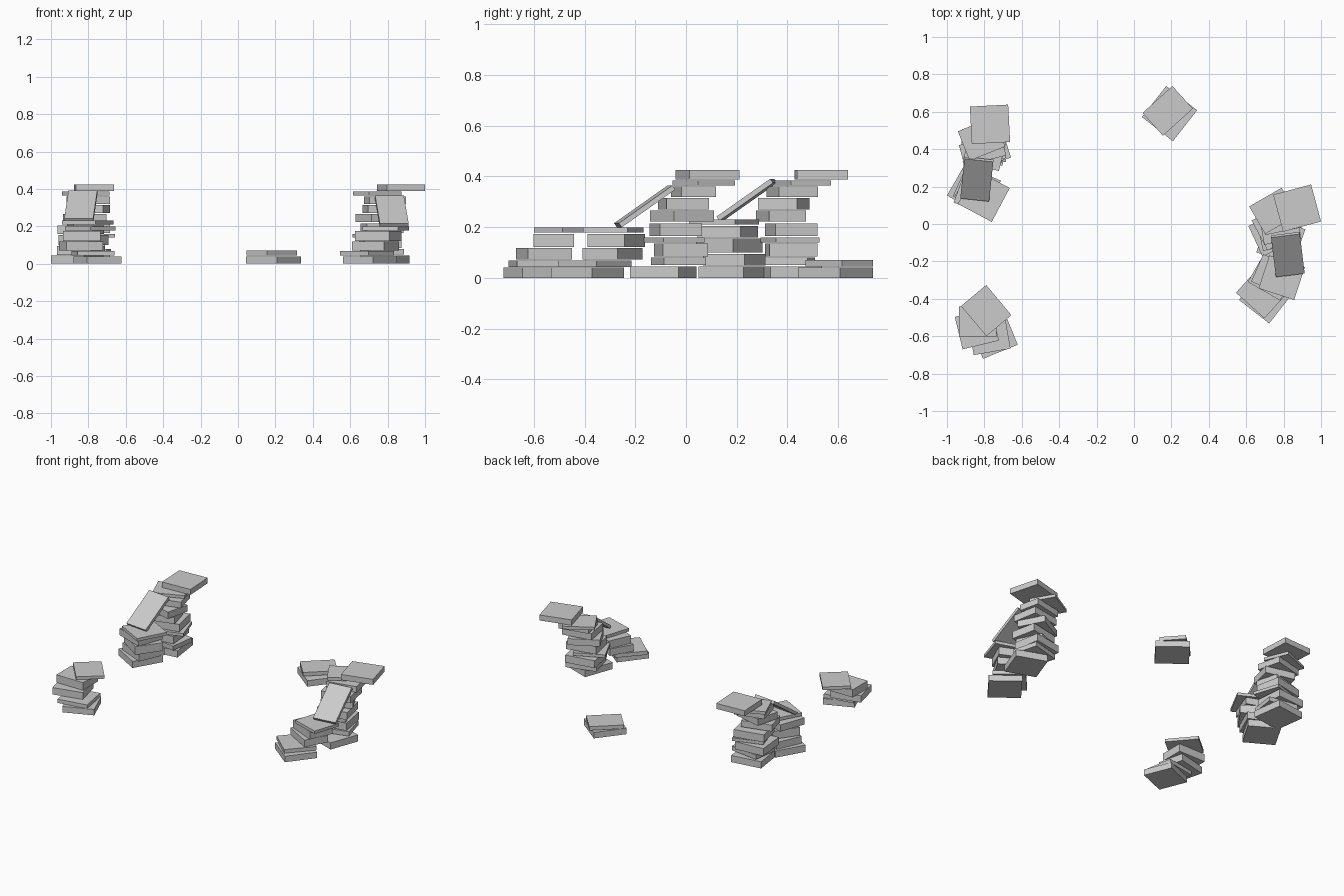
import bpy
from math import radians


def slab(name, x, y, z0, z1, ang, w=0.205, d=0.205, tilt=0):
    """Flat block between heights z0 and z1 (before tilting), turned by ang."""
    bpy.ops.mesh.primitive_cube_add(size=1, location=(x, y, (z0 + z1) / 2),
                                    rotation=(radians(tilt), 0, radians(ang)))
    ob = bpy.context.object
    ob.name = name
    ob.scale = (w, d, z1 - z0)
    bpy.ops.object.transform_apply(location=False, rotation=False, scale=True)


def stack(name, levels, rows):
    """Pile of slabs; each row is x, y, angle and optional width, depth."""
    for i, ((z0, z1), row) in enumerate(zip(levels, rows)):
        slab(f"{name}_slab_{i + 1}", row[0], row[1], z0, z1, *row[2:])


LOW = [(0, .04), (.043, .068), (.072, .118), (.122, .174), (.178, .198)]
MID = [(0, .045), (.048, .095), (.1, .155), (.16, .205), (.21, .23)]
TALL = [(0, .045), (.05, .08), (.085, .135), (.14, .16), (.165, .215),
        (.222, .265), (.27, .315), (.32, .36), (.365, .385), (.388, .425)]

# Small back pile
stack("back_pile", [(0, .04), (.045, .07)], [
    (.19, .59, -38, .21, .21), (.18, .605, 42, .215, .163)])

# Twisted pile at front left
stack("front_left_pile", LOW, [
    (-.75, -.595, 22, .2, .19), (-.775, -.59, 10, .2, .19),
    (-.84, -.56, 13.5, .2, .178), (-.835, -.522, 0, .2, .16),
    (-.79, -.463, 40, .175, .21)])

# Left ruin: low front pile, tall back pile, leaning slab
stack("left_low_pile", MID, [
    (-.86, .19, -30), (-.84, .19, -24, .2, .18), (-.825, .17, -35, .2, .18),
    (-.84, .165, -20, .2, .18), (-.803, .15, -28)])
stack("left_tall_pile", TALL, [
    (-.80, .42, 8), (-.79, .41, -8, .2, .17), (-.82, .415, 5, .2, .19),
    (-.78, .41, 18, .2, .18), (-.80, .415, 12, .2, .17),
    (-.82, .375, 15, .2, .15), (-.80, .385, -14, .2, .16),
    (-.80, .42, 14, .2, .16), (-.815, .455, 22, .205, .17),
    (-.77, .533, 3, .205, .2)])
slab("left_leaning_slab", -.84, .24, .298, .318, -6, .155, .26, 35)

# Right ruin: low front pile, tall back pile, leaning slab
stack("right_low_pile", LOW, [
    (.705, -.388, -38), (.69, -.36, -42), (.735, -.29, -30, .2, .16),
    (.75, -.275, -24, .2, .16), (.79, -.287, -18, .2, .185)])
stack("right_tall_pile", TALL, [
    (.785, -.09, -20), (.77, -.03, 15, .2, .17), (.76, -.02, 10, .2, .18),
    (.74, -.05, 25, .2, .18), (.77, -.04, 12, .2, .17),
    (.76, -.015, 28, .2, .18), (.78, -.01, 10, .2, .17),
    (.785, .03, 12, .2, .14), (.745, .07, 30, .2, .17),
    (.872, .085, 15, .21, .205)])
slab("right_leaning_slab", .822, -.163, .272, .292, 7, .155, .26, 35)
